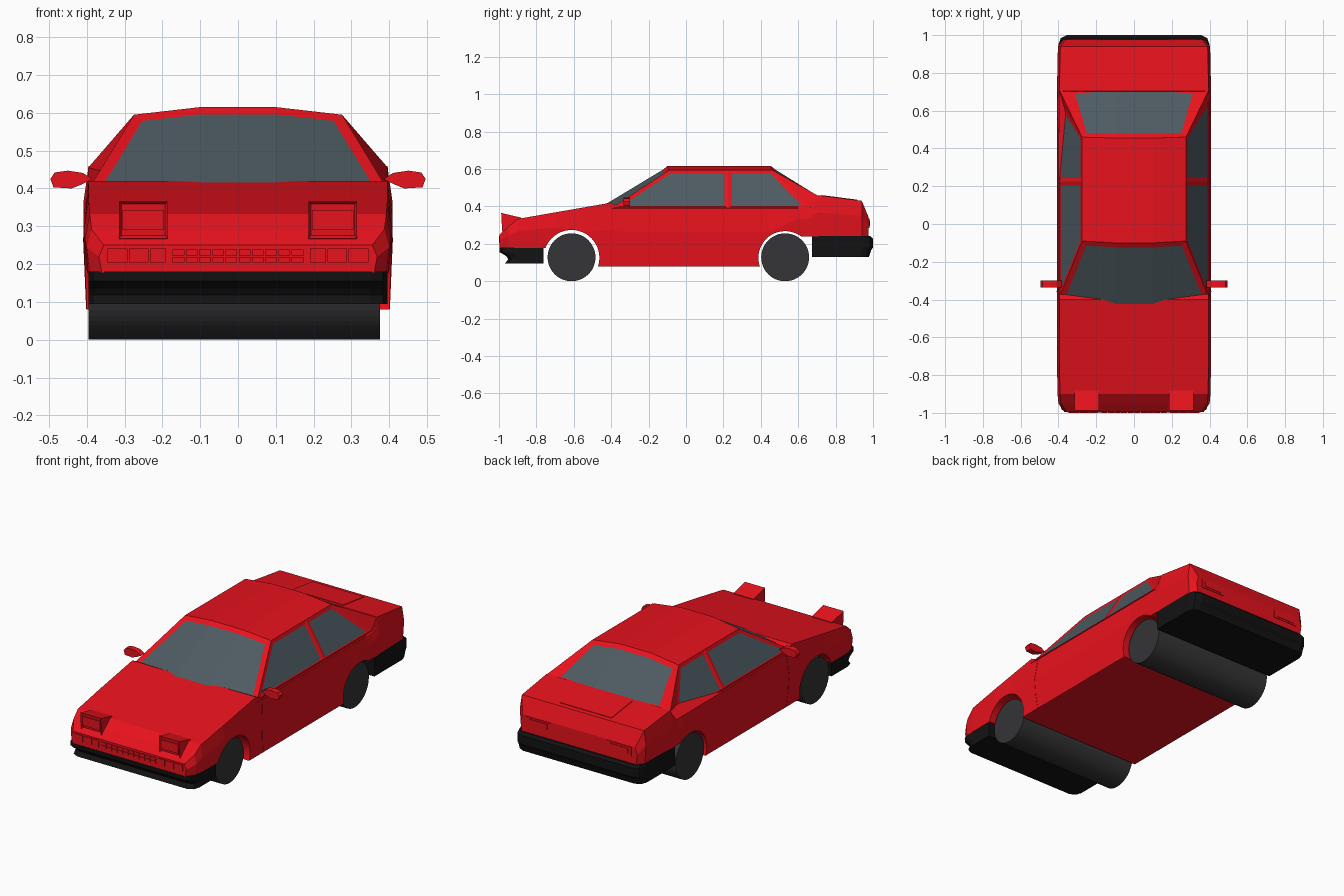
import bpy, bmesh, math

if "Cube" in bpy.data.objects:
    bpy.data.objects.remove(bpy.data.objects["Cube"])


def material(name, r, g, b):
    m = bpy.data.materials.new(name)
    m.diffuse_color = (r, g, b, 1)
    m.use_nodes = True
    m.node_tree.nodes["Principled BSDF"].inputs["Base Color"].default_value = m.diffuse_color
    return m


RED = material("red_paint", 0.8, 0.006, 0.012)
BLACK = material("black_plastic", 0.006, 0.006, 0.006)
RUBBER = material("dark_rubber", 0.035, 0.035, 0.038)
GLASS = material("tinted_glass", 0.075, 0.105, 0.12)


def finish(name, bm, *mats):
    bmesh.ops.recalc_face_normals(bm, faces=bm.faces)
    me = bpy.data.meshes.new(name)
    bm.to_mesh(me)
    bm.free()
    ob = bpy.data.objects.new(name, me)
    bpy.context.collection.objects.link(ob)
    for m in mats:
        me.materials.append(m)
    return ob


def loft(name, rings, mat):
    """Join closed rings of points into a capped solid."""
    bm = bmesh.new()
    rows = [[bm.verts.new(p) for p in r] for r in rings]
    n = len(rows[0])
    for a, b in zip(rows, rows[1:]):
        for i in range(n):
            j = (i + 1) % n
            bm.faces.new((a[i], a[j], b[j], b[i]))
    bm.faces.new(rows[0])
    bm.faces.new(rows[-1])
    return finish(name, bm, mat)


def box(name, x0, x1, y0, y1, z0, z1, mat=RED):
    return loft(name, [[(x0, y0, z), (x1, y0, z), (x1, y1, z), (x0, y1, z)]
                       for z in (z0, z1)], mat)


def cylinder(name, x0, x1, y, z, r, mat, n=48):
    ang = [2 * math.pi * i / n for i in range(n)]
    return loft(name, [[(x, y + r * math.cos(a), z + r * math.sin(a)) for a in ang]
                       for x in (x0, x1)], mat)


# Lower body: stations of y, half width, top z, bottom z
stations = [(-0.996, .36, .25, .178), (-0.95, .392, .292, .178), (-0.90, .397, .333, .178),
            (-0.70, .40, .368, .178), (-0.55, .40, .394, .08), (-0.40, .40, .42, .08),
            (-0.36, .40, .40, .08), (0.45, .40, .40, .08), (0.60, .40, .40, .24),
            (0.65, .40, .40, .24), (0.705, .40, .46, .24), (0.94, .395, .43, .24),
            (0.977, .365, .34, .24)]
rings = []
for y, w, zt, zb in stations:
    half = [(w, zb), (w + .008, zb + .58 * (zt - zb)), (w - .005, zt)]
    rings.append([(x, y, z) for x, z in half] + [(-x, y, z) for x, z in reversed(half)])
body = loft("body", rings, RED)

# Wheel arches cut through the body, and full-width wheels
for name, y, r in (("front", -0.612, .149), ("rear", 0.53, .143)):
    cutter = cylinder(name + "_arch_cutter", -.6, .6, y, .125, r, RED)
    cutter.hide_render = True
    mod = body.modifiers.new("arch", 'BOOLEAN')
    mod.operation, mod.object, mod.solver = 'DIFFERENCE', cutter, 'EXACT'
    bpy.context.view_layer.objects.active = body
    bpy.ops.object.modifier_apply(modifier=mod.name)
    bpy.data.objects.remove(cutter)
    cylinder(name + "_wheels", -.395, .375, y, .128, .128, RUBBER)

# Cabin: corner points of the right half, mirrored for the left
P = {"a": (.40, -.40, .39), "a_in": (.10, -.46, .398), "p": (.40, .225, .39),
     "b": (.40, .66, .39), "r": (.396, .71, .455), "e": (.35, .715, .448),
     "e_in": (.10, .735, .442), "rf": (.275, -.09, .595), "q": (.275, .225, .595),
     "rr": (.275, .46, .595), "rf_in": (.10, -.10, .615), "rr_in": (.10, .455, .615)}
bm = bmesh.new()
V = {(k, s): bm.verts.new((s * x, y, z)) for k, (x, y, z) in P.items() for s in (1, -1)}
windows = {}
for s in (1, -1):
    for key, names in (("windscreen", "a a_in rf_in rf"), ("back", "e e_in rr_in rr"),
                       ("door%d" % s, "a p q rf"), ("quarter%d" % s, "p b rr q"),
                       (None, "rf q rr rr_in rf_in"), (None, "b r rr"), (None, "r e rr")):
        f = bm.faces.new([V[n, s] for n in names.split()])
        if key:
            windows.setdefault(key, []).append(f)
for key, lo, hi in (("windscreen", "a_in", "rf_in"), ("back", "e_in", "rr_in"),
                    (None, "rf_in", "rr_in")):
    f = bm.faces.new((V[lo, 1], V[lo, -1], V[hi, -1], V[hi, 1]))
    if key:
        windows[key].append(f)
bmesh.ops.holes_fill(bm, edges=bm.edges[:], sides=0)
bmesh.ops.recalc_face_normals(bm, faces=bm.faces)
for key, faces in windows.items():
    t = .03 if key in ("windscreen", "back") else .02
    bmesh.ops.inset_region(bm, faces=faces, thickness=t, depth=-.004, use_even_offset=True)
    for f in faces:
        f.material_index = 1
finish("cabin", bm, RED, GLASS)


# Bumpers: stacked outlines, each layer (z, end y), with rounded corners
def bumper(name, inner, layers, w):
    rings = []
    for z, end in layers:
        d = 1 if end > 0 else -1
        half = [(w, inner), (w, end - d * .05), (w - .012, end - d * .016), (w - .045, end)]
        rings.append([(x, y, z) for x, y in half] + [(-x, y, z) for x, y in reversed(half)])
    loft(name, rings, BLACK)


bumper("front_bumper", -.763, [(.18, -.998), (.155, -.996), (.135, -.962), (.118, -.95),
                               (.095, -.968)], .395)
bumper("rear_bumper", .673, [(.242, .985), (.228, 1.0), (.18, 1.0), (.165, .99),
                             (.13, .978)], .40)

# Grille: two rows of slats in the nose
for row in range(2):
    for i in range(10):
        x = -.175 + i * .035
        box("grille_slat", x + .002, x + .033, -1.0, -.99, .204 + row * .019, .219 + row * .019)

# Boot lid panel
loft("boot_lid", [[(x, .725, z0), (x, .915, z1), (x, .915, z1 - .01), (x, .725, z0 - .01)]
                  for x, z0, z1 in ((-.165, .4605, .436), (.165, .4605, .436))], RED)


def side_x(z):
    return .4 + .008 * (z - .08) / .186 if z < .266 else .408 - .013 * (z - .266) / .134


for s in (1, -1):
    # Pop-up headlight wedge with framed lens
    prof = [(-.988, .365), (-.882, .34), (-.882, .30), (-.95, .255), (-.983, .268)]
    lamp = loft("headlight_pod", [[(s * x, y, z) for y, z in prof] for x in (.186, .315)], RED)
    bm = bmesh.new()
    bm.from_mesh(lamp.data)
    front = min(bm.faces, key=lambda f: f.calc_center_median().y)
    bmesh.ops.inset_region(bm, faces=[front], thickness=.01, depth=-.012)
    bm.to_mesh(lamp.data)
    bm.free()
    box("headlight_lens", s * .196, s * .305, -.981, -.96, .29, .343)
    # Front indicators
    for x0, x1 in ((.19, .232), (.236, .288), (.292, .345)):
        box("indicator", s * x0, s * x1, -1.0, -.98, .204, .241)
    # Tail lights
    box("tail_light", s * .18, s * .335, .96, .980, .285, .335)
    box("tail_light_lens", s * .20, s * .315, .96, .983, .295, .325)
    # Wing mirror
    outline = [(.385, .425), (.41, .441), (.45, .447), (.485, .442), (.496, .425),
               (.488, .403), (.44, .40), (.41, .412)]
    loft("wing_mirror", [[(s * x, y, z) for x, z in outline] for y in (-.335, -.30)], RED)
    # Door seam as a slim raised strip
    rings = []
    for y, z in ((-.342, .081), (-.355, .17), (-.358, .266), (-.345, .395)):
        x = side_x(z)
        rings.append([(s * (x - .004), y - .002, z), (s * (x + .0015), y - .002, z),
                      (s * (x + .0015), y + .002, z), (s * (x - .004), y + .002, z)])
    loft("door_seam", rings, RED)
